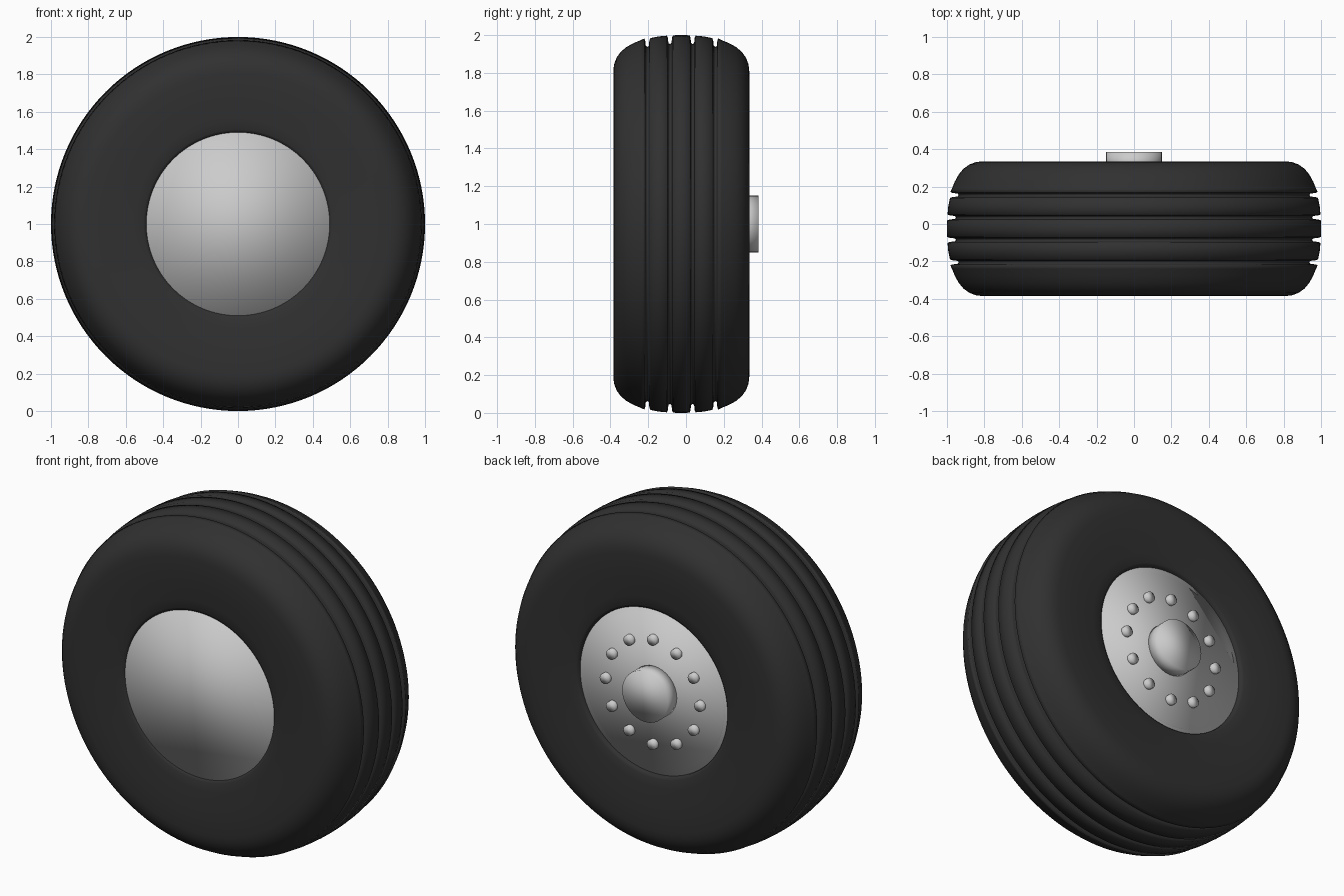
import bpy, math

if "Cube" in bpy.data.objects:
    bpy.data.objects.remove(bpy.data.objects["Cube"])

MID = -0.025   # middle of the tyre along y


def lathe(name, profile, segs, cx=0.0, cz=1.0, closed=False):
    """Revolve (y, radius) points about an axis parallel to y; open ends are capped."""
    verts, faces, n = [], [], len(profile)
    for i in range(segs):
        a = 2 * math.pi * i / segs
        for y, r in profile:
            verts.append((cx + r * math.sin(a), y, cz + r * math.cos(a)))
    for i in range(segs):
        j = (i + 1) % segs
        for k in range(n if closed else n - 1):
            m = (k + 1) % n
            faces.append((i * n + k, i * n + m, j * n + m, j * n + k))
    if not closed:
        faces.append([i * n for i in reversed(range(segs))])
        faces.append([i * n + n - 1 for i in range(segs)])
    me = bpy.data.meshes.new(name)
    me.from_pydata(verts, [], [f[::-1] for f in faces])
    me.update()
    import bmesh
    bm = bmesh.new()
    bm.from_mesh(me)
    bmesh.ops.recalc_face_normals(bm, faces=bm.faces)
    bm.to_mesh(me)
    bm.free()
    me.shade_smooth()
    ob = bpy.data.objects.new(name, me)
    bpy.context.collection.objects.link(ob)
    return ob


# Tyre: half profile (offset from middle, radius), mirrored about the middle
def groove(w, r):
    return [(w + .016, r - .001), (w + .011, r - .012), (w + .008, r - .040), (w, r - .046),
            (w - .008, r - .040), (w - .011, r - .012), (w - .016, r + .001)]


half = [(.30, .485), (.335, .49), (.343, .505), (.348, .56), (.356, .64), (.36, .72), (.36, .81),
        (.356, .845), (.343, .88), (.32, .912), (.29, .937), (.25, .959), (.215, .973)]
half += groove(.18, .983) + [(.12, .993)] + groove(.06, .998)
profile = [(MID - w, r) for w, r in half] + [(MID, 1.0)] + [(MID + w, r) for w, r in reversed(half)]
tyre = lathe("tyre", profile, 128, closed=True)
rubber = bpy.data.materials.new("rubber")
rubber.diffuse_color = (0.03, 0.03, 0.03, 1)
rubber.use_nodes = True
rubber.node_tree.nodes["Principled BSDF"].inputs["Base Color"].default_value = rubber.diffuse_color
tyre.data.materials.append(rubber)

# Wheel disc with a shallow raised face on the hub side
lathe("wheel_disc", [(-.36, .5), (.295, .5)], 64)
lathe("wheel_face", [(.27, .46), (.30, .46)], 64)

# Hub and ring of wheel nuts
lathe("hub", [(.28, .15), (.385, .15)], 32)
for i in range(12):
    a = i * math.pi / 6
    lathe(f"wheel_nut_{i + 1}", [(.28, .03), (.325, .03)], 16,
          .31 * math.sin(a), 1 + .31 * math.cos(a))
